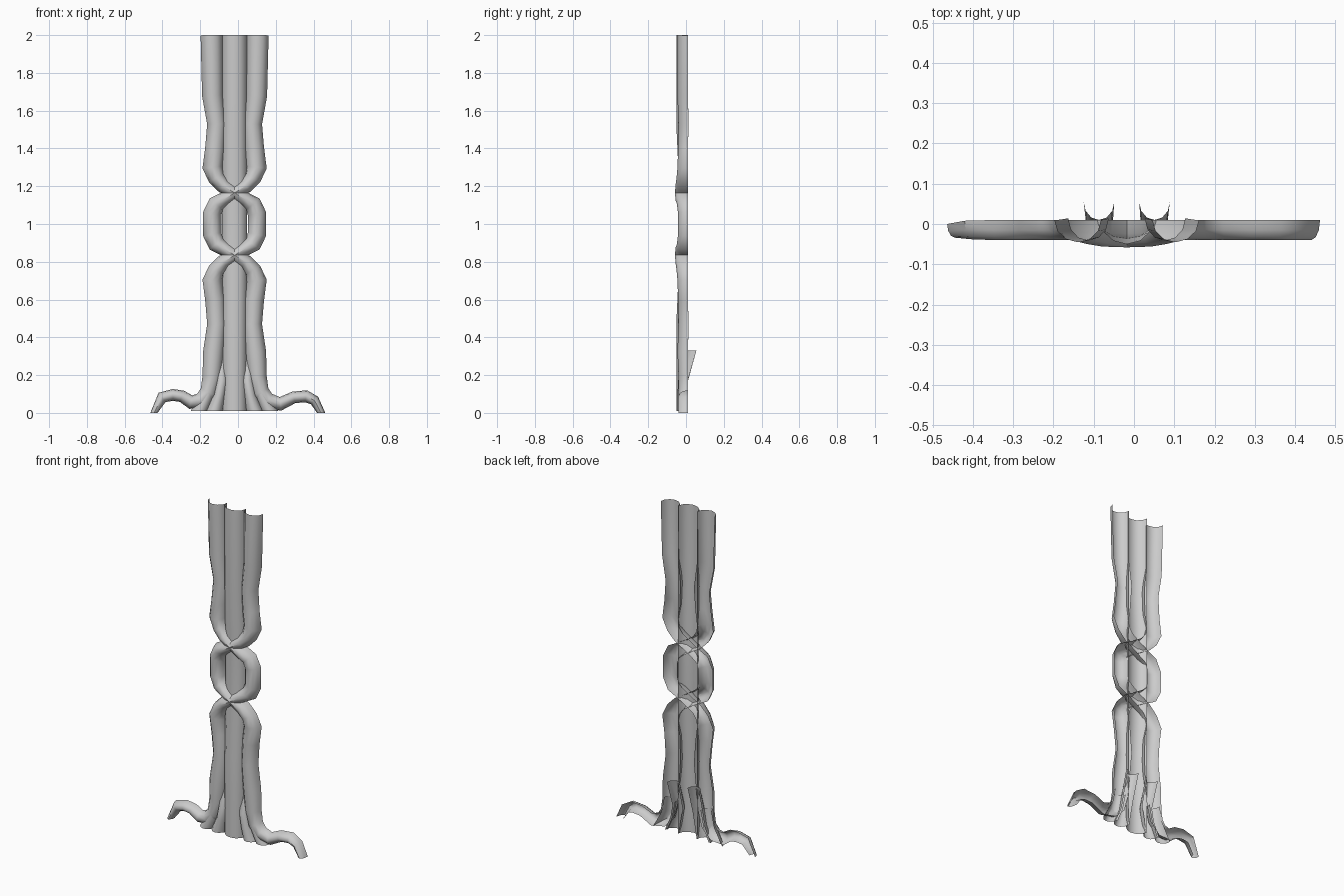
import bpy, bmesh, math
from mathutils import Vector

if "Cube" in bpy.data.objects:
    bpy.data.objects.remove(bpy.data.objects["Cube"])

CX = -0.018  # trunk axis


def half_pipe(name, path, flat_end=False, floor=0.0, segs=6):
    """Sweep an open-backed half round along (x, z, half_width, depth, back_y)."""
    bm = bmesh.new()
    rows = []
    pts = [Vector((p[0], p[1])) for p in path]
    for i, (x, z, w, d, yb) in enumerate(path):
        a = (pts[i] - pts[max(i - 1, 0)])
        b = (pts[min(i + 1, len(pts) - 1)] - pts[i])
        t = (a.normalized() + b.normalized()).normalized()
        ref = b if b.length > 0 else a
        miter = 1 / max(0.75, abs(t.dot(ref.normalized())))
        n = Vector((-t.y, t.x)) * miter
        if flat_end and i == len(pts) - 1:
            n = Vector((1 if n.x > 0 else -1, 0))
        row = []
        for k in range(segs + 1):
            ang = math.pi * k / segs
            c, s = math.cos(ang) * w, math.sin(ang) * d
            row.append(bm.verts.new((x + n.x * c, yb - s, min(2, max(floor, z + n.y * c)))))
        rows.append(row)
    for r0, r1 in zip(rows, rows[1:]):
        for k in range(segs):
            bm.faces.new((r0[k], r0[k + 1], r1[k + 1], r1[k]))
    bmesh.ops.recalc_face_normals(bm, faces=bm.faces)
    if sum(f.normal.y for f in bm.faces) > 0:
        bmesh.ops.reverse_faces(bm, faces=bm.faces)
    me = bpy.data.meshes.new(name)
    bm.to_mesh(me)
    bm.free()
    ob = bpy.data.objects.new(name, me)
    bpy.context.collection.objects.link(ob)
    bpy.context.view_layer.objects.active = ob
    ob.select_set(True)
    bpy.ops.object.shade_smooth_by_angle(angle=math.radians(50))
    ob.select_set(False)


def mirrored(path, axis=CX):
    return [(2 * axis - p[0], *p[1:]) for p in path]


# Straight centre strand
half_pipe("centre_strand", [(CX, 2, .066, .06, .01), (CX, 1.5, .066, .06, .01),
                            (CX, 1.165, .066, .045, .01), (CX, .835, .066, .045, .01),
                            (CX, .5, .066, .06, .01), (CX, .2, .066, .06, .01),
                            (CX, .01, .066, .06, .01)])

# Twisting outer strands: upper part, crossing, then the same upside down
upper = [(-.140, 2.0, .058, .055, .01), (-.135, 1.68, .055, .055, .01),
         (-.113, 1.53, .050, .055, .014), (-.122, 1.40, .052, .052, .01),
         (-.135, 1.30, .052, .055, .01), (-.115, 1.245, .044, .06, .01),
         (-.078, 1.202, .039, .066, .01), (CX, 1.165, .037, .068, .01)]
swapped = [(.042, 1.128, .039, .066, .01), (.079, 1.105, .044, .058, .01),
           (.100, 1.055, .048, .052, .01)]
half = upper + swapped
lower = [(p[0], 2 - p[1], *p[2:]) for p in reversed(half)]
trunk = (half + lower)[:-2]  # stop above the root bend

# Surface roots that the outer strands run into
left_root = [(-.130, .32, .055, .055, .01), (-.138, .19, .050, .052, .01),
             (-.155, .11, .045, .05, .01), (-.195, .065, .040, .05, .01),
             (-.250, .057, .034, .05, .01), (-.297, .088, .031, .05, .01),
             (-.345, .095, .031, .05, .01), (-.402, .082, .028, .046, .008),
             (-.445, 0, .019, .034, 0)]
right_root = [(.094, .32, .055, .055, .01), (.102, .19, .050, .05, .01),
              (.119, .11, .045, .05, .01), (.159, .065, .040, .05, .01),
              (.225, .048, .034, .05, .01), (.295, .082, .031, .05, .01),
              (.360, .088, .031, .05, .01), (.405, .066, .026, .05, .01),
              (.440, 0, .022, .05, .01)]
half_pipe("left_strand", trunk + left_root, True)
half_pipe("right_strand", mirrored(trunk) + right_root, True)

# Slim inner roots, leaning back at the top between the strands
inner = [(-.087, .33, .038, .045, .055), (-.086, .17, .034, .052, .01),
         (-.100, .09, .034, .055, .01), (-.125, .01, .046, .055, .01)]
half_pipe("inner_root_left", inner, True)
half_pipe("inner_root_right", mirrored(inner), True)

# Short flared toes beside the inner roots
toe = [(-.140, .20, .036, .046, .01), (-.160, .10, .036, .05, .01),
       (-.205, .01, .045, .05, .01)]
half_pipe("toe_left", toe, True)
half_pipe("toe_right", mirrored(toe), True)
